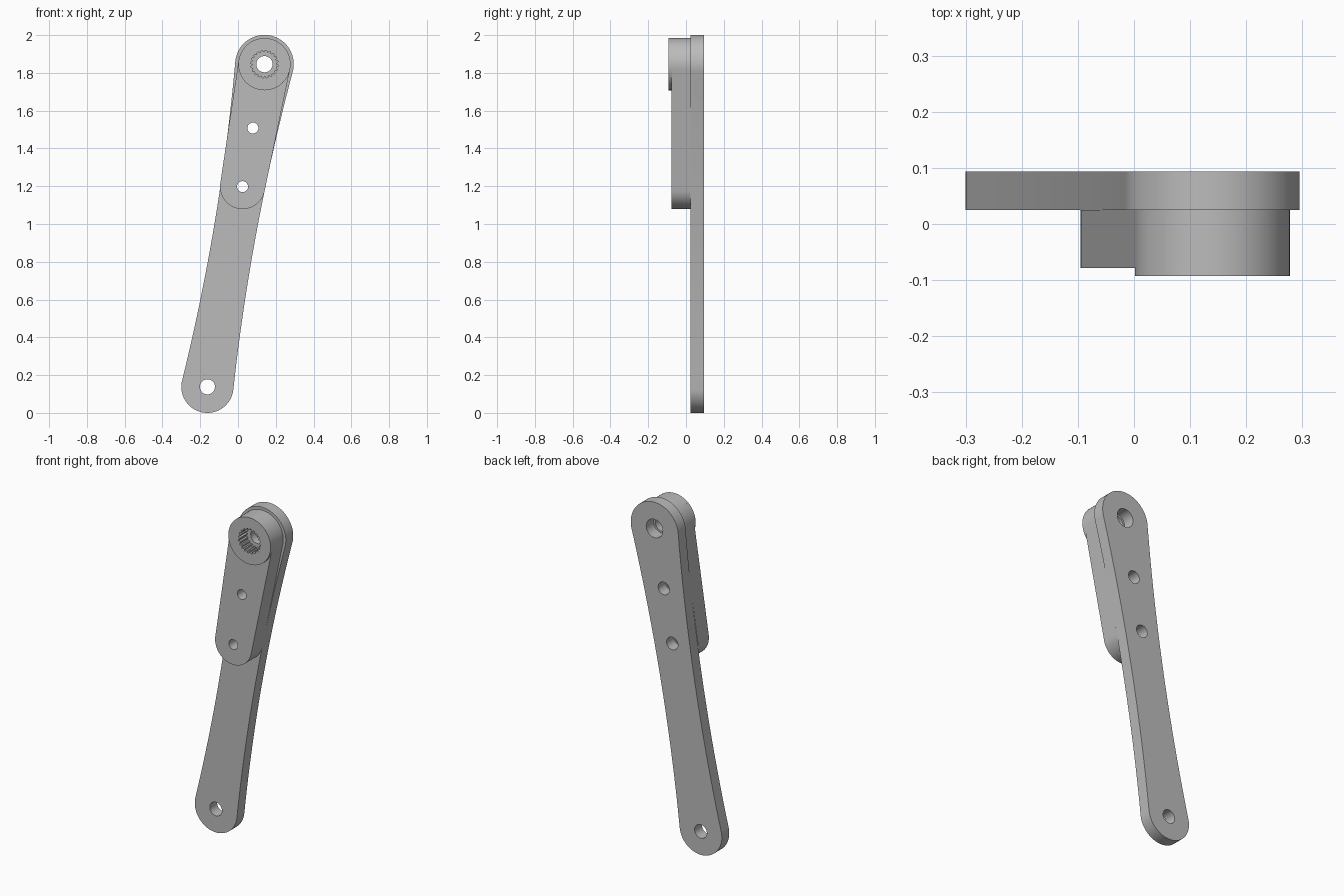
import bpy
import bmesh
from math import sin, cos, tan, asin, pi, radians
from mathutils import Vector, Matrix

if "Cube" in bpy.data.objects:
    bpy.data.objects.remove(bpy.data.objects["Cube"])

grey = bpy.data.materials.new("plain_grey")
grey.use_nodes = True
grey.diffuse_color = (0.5, 0.5, 0.5, 1)
grey.node_tree.nodes["Principled BSDF"].inputs["Base Color"].default_value = (0.5, 0.5, 0.5, 1)

# Pivot centres in the x-z plane
TOP = Vector((0.14, 1.846))
UPPER = Vector((0.079, 1.508))
LOWER = Vector((0.024, 1.198))
FOOT = Vector((-0.162, 0.138))


def circle(c, r, n=64):
    return [c + Vector((cos(2 * pi * i / n), sin(2 * pi * i / n))) * r for i in range(n)]


def spline_socket(c, r_in, r_out, teeth=20):
    pts = []
    for i in range(teeth):
        for part, r in ((0, r_in), (0.3, r_in), (0.5, r_out), (0.8, r_out)):
            a = 2 * pi * (i + part) / teeth
            pts.append(c + Vector((cos(a), sin(a))) * r)
    return pts


def bar(c0, r0, tilt0, c1, r1, tilt1, steps=24):
    """Round-ended bar whose sides leave each end at the given tilt."""
    length = (c1 - c0).length
    along = (c1 - c0) / length
    across = Vector((-along.y, along.x))
    p0 = Vector((r0 * sin(tilt0), r0 * cos(tilt0)))
    p1 = Vector((length - r1 * sin(tilt1), r1 * cos(tilt1)))
    mid = (p0.x + p1.x) / 2
    h = (p0.y - tan(tilt0) * (mid - p0.x) + p1.y - tan(tilt1) * (p1.x - mid)) / 2
    ctrl = Vector((mid, h))
    side = []
    for i in range(steps + 1):
        t = i / steps
        side.append(p0 * (1 - t) ** 2 + ctrl * 2 * t * (1 - t) + p1 * t ** 2)
    # Half outline: foot arc, side, top arc; then mirrored across the axis
    half = []
    for i in range(steps):
        a = pi + (pi / 2 - tilt0 - pi) * i / steps
        half.append(Vector((cos(a), sin(a))) * r0)
    half += side
    for i in range(1, steps + 1):
        a = (pi / 2 + tilt1) * (1 - i / steps)
        half.append(Vector((length + r1 * cos(a), r1 * sin(a))))
    local = half + [Vector((p.x, -p.y)) for p in half[-2:0:-1]]
    return [c0 + along * p.x + across * p.y for p in local]


def plate(name, front, back, loops):
    """Extrude an outline with holes between two y positions."""
    curve = bpy.data.curves.new(name, "CURVE")
    curve.dimensions = "2D"
    curve.fill_mode = "BOTH"
    curve.extrude = (back - front) / 2
    for loop in loops:
        s = curve.splines.new("POLY")
        s.points.add(len(loop) - 1)
        for point, p in zip(s.points, loop):
            point.co = (p.x, p.y, 0, 1)
        s.use_cyclic_u = True
    helper = bpy.data.objects.new(name + "_outline", curve)
    bpy.context.collection.objects.link(helper)
    deps = bpy.context.evaluated_depsgraph_get()
    mesh = bpy.data.meshes.new_from_object(helper.evaluated_get(deps))
    bpy.data.objects.remove(helper)
    mesh.transform(Matrix.Translation((0, (front + back) / 2, 0)) @ Matrix.Rotation(pi / 2, 4, "X"))
    bm = bmesh.new()
    bm.from_mesh(mesh)
    bmesh.ops.remove_doubles(bm, verts=bm.verts, dist=0.00001)
    bmesh.ops.recalc_face_normals(bm, faces=bm.faces)
    for f in bm.faces:
        f.smooth = True
    bm.to_mesh(mesh)
    bm.free()
    mesh.set_sharp_from_angle(angle=radians(25))
    mesh.materials.clear()
    mesh.materials.append(grey)
    obj = bpy.data.objects.new(name, mesh)
    bpy.context.collection.objects.link(obj)
    return obj


# Long waisted arm at the back
arm = bar(FOOT, 0.138, 0.065, TOP, 0.155, 0.087)
plate("long_arm", 0.025, 0.094,
      [arm, circle(TOP, 0.054), circle(UPPER, 0.037), circle(LOWER, 0.037), circle(FOOT, 0.04)])

# Short front link, split at the floor of the toothed socket
taper = asin((0.138 - 0.119) / (TOP - LOWER).length)
link = bar(LOWER, 0.119, -taper, TOP, 0.138, taper)
pins = [circle(UPPER, 0.029), circle(LOWER, 0.029)]
socket = spline_socket(TOP, 0.064, 0.073)
plate("link_back", -0.02, 0.025, [link, circle(TOP, 0.043)] + pins)
plate("link_front", -0.078, -0.02, [link, socket] + pins)

# Raised round boss around the socket
plate("socket_boss", -0.093, -0.078, [circle(TOP, 0.138, 96), socket])
